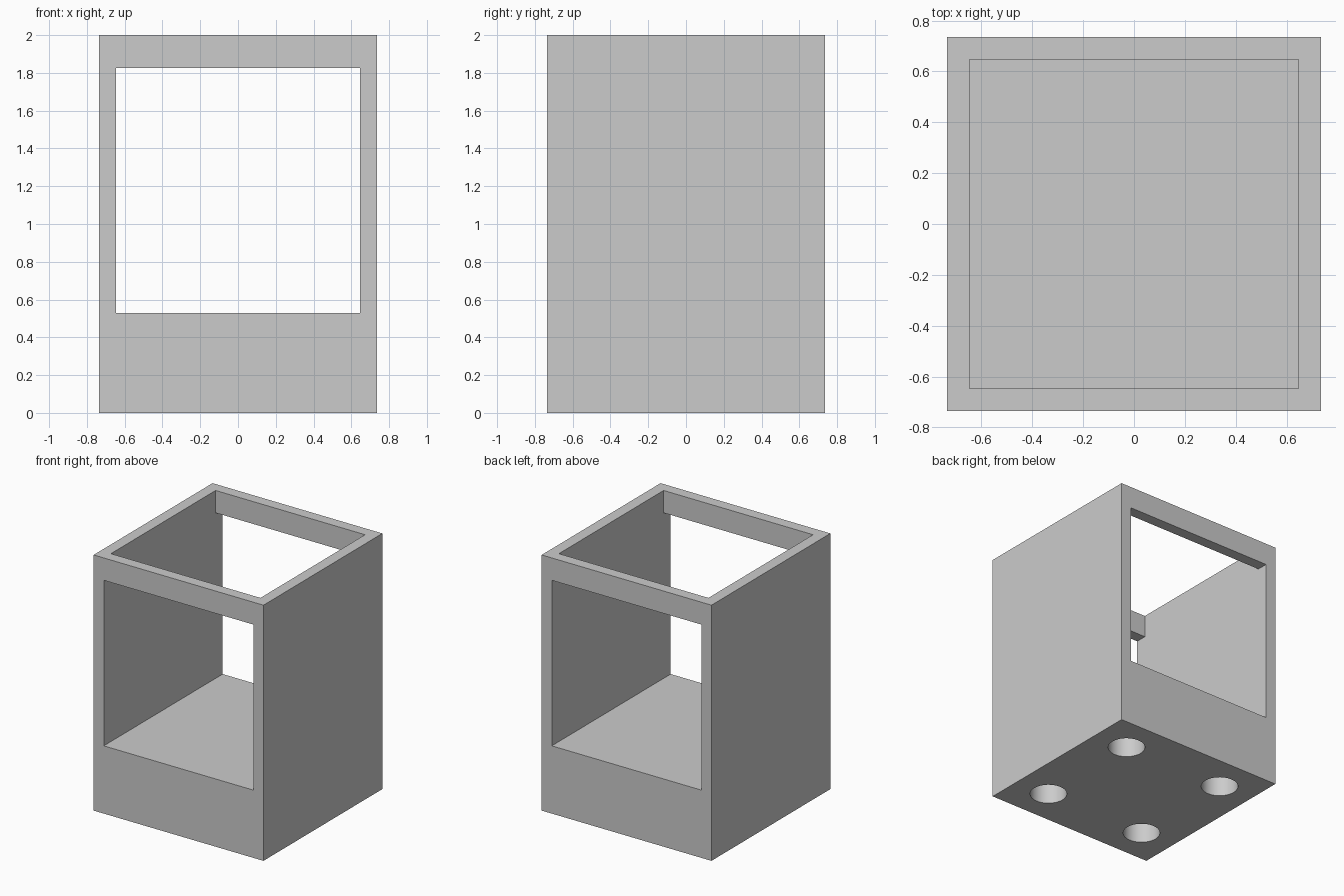
import bpy

cube = bpy.data.objects.get("Cube")
if cube:
    bpy.data.objects.remove(cube, do_unlink=True)

WIDTH, HEIGHT = 1.47, 2.0
INNER = 1.294          # clear width between the walls
FLOOR, LINTEL = 0.53, 1.825
HOLE_RADIUS, HOLE_DEPTH, HOLE_OFFSET = 0.135, 0.4, 0.445

grey = bpy.data.materials.new("light grey")
grey.use_nodes = True
colour = (0.6, 0.6, 0.6, 1)
grey.diffuse_color = colour
grey.node_tree.nodes["Principled BSDF"].inputs["Base Color"].default_value = colour


def box(name, width, depth, bottom, top):
    bpy.ops.mesh.primitive_cube_add(size=1, location=(0, 0, (bottom + top) / 2))
    obj = bpy.context.object
    obj.name = name
    obj.scale = (width, depth, top - bottom)
    bpy.ops.object.transform_apply(location=True, rotation=False, scale=True)
    obj.data.materials.append(grey)
    return obj


def cut(target, cutter):
    mod = target.modifiers.new("cut", "BOOLEAN")
    mod.operation = "DIFFERENCE"
    mod.solver = "EXACT"
    mod.object = cutter
    bpy.ops.object.select_all(action="DESELECT")
    bpy.context.view_layer.objects.active = target
    target.select_set(True)
    bpy.ops.object.modifier_apply(modifier=mod.name)
    bpy.data.objects.remove(cutter, do_unlink=True)


# Solid housing block
housing = box("open_housing", WIDTH, WIDTH, 0, HEIGHT)

# Interior open at the top, then windows through the front and back
cut(housing, box("interior_cutter", INNER, INNER, FLOOR, HEIGHT + 0.2))
cut(housing, box("window_cutter", INNER, WIDTH + 0.4, FLOOR, LINTEL))

# Four round blind sockets in the underside
for x in (-HOLE_OFFSET, HOLE_OFFSET):
    for y in (-HOLE_OFFSET, HOLE_OFFSET):
        bpy.ops.mesh.primitive_cylinder_add(
            vertices=48, radius=HOLE_RADIUS, depth=HOLE_DEPTH * 2, location=(x, y, 0))
        socket = bpy.context.object
        socket.data.materials.append(grey)
        cut(housing, socket)

bpy.ops.object.shade_smooth_by_angle()
